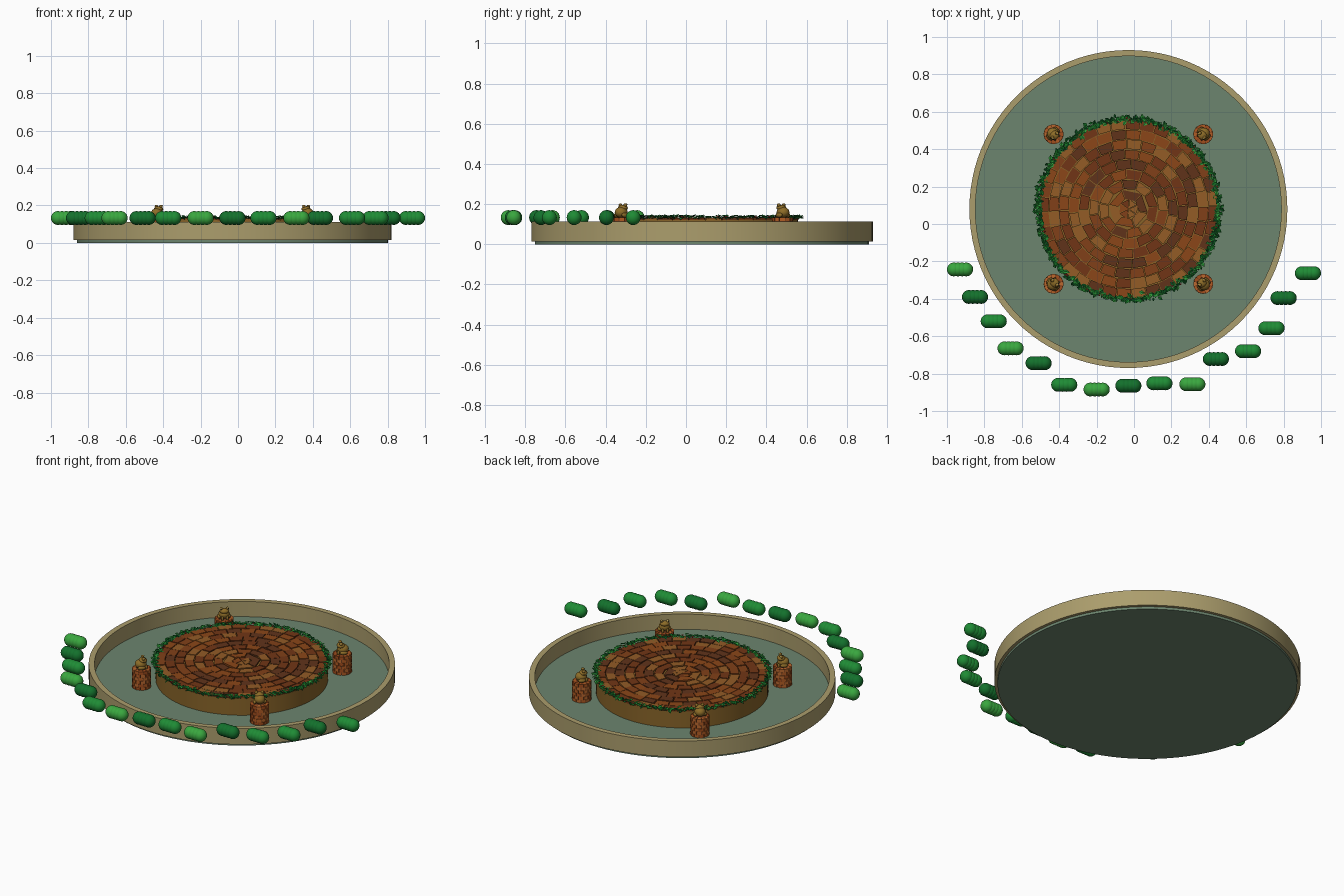
import bpy, bmesh, random
from math import sin, cos, pi, atan2
from mathutils import Matrix, Vector

if "Cube" in bpy.data.objects:
    bpy.data.objects.remove(bpy.data.objects["Cube"])

random.seed(4)
CX, CY = -0.03, 0.08


def mat(name, r, g, b):
    m = bpy.data.materials.new(name)
    m.diffuse_color = tuple((c / 255) ** 2.2 for c in (r, g, b)) + (1,)
    m.use_nodes = True
    m.node_tree.nodes["Principled BSDF"].inputs["Base Color"].default_value = m.diffuse_color
    return m


STONE = mat("sandstone", 170, 156, 108)
WATER = mat("water", 108, 132, 110)
EARTH = mat("platform", 135, 100, 45)
BRICKS = [mat("brick_%d" % i, *c) for i, c in enumerate(
    [(128, 66, 30), (112, 56, 28), (146, 92, 42), (96, 54, 32), (138, 72, 30)])]
CLAY = [mat("clay_%d" % i, *c) for i, c in enumerate([(176, 92, 40), (160, 78, 34), (186, 104, 50)])]
MORTAR = mat("mortar", 110, 62, 36)
LEAF = [mat("leaf_%d" % i, *c) for i, c in enumerate([(30, 120, 45), (50, 150, 60), (22, 90, 40)])]
FLOWER = mat("flower", 190, 50, 45)
GREENS = [mat("hedge_light", 60, 165, 65), mat("hedge_dark", 26, 112, 48), mat("hedge_mid", 36, 138, 56)]
FROG = [mat("frog_skin", 140, 108, 44), mat("frog_eye", 225, 200, 120), mat("pupil", 25, 20, 15)]


def finish(name, bm, mats, loc=(0, 0, 0), rot=0, smooth=False):
    bmesh.ops.recalc_face_normals(bm, faces=bm.faces)
    me = bpy.data.meshes.new(name)
    bm.to_mesh(me)
    bm.free()
    for m in mats:
        me.materials.append(m)
    ob = bpy.data.objects.new(name, me)
    bpy.context.collection.objects.link(ob)
    ob.location = loc
    ob.rotation_euler.z = rot
    if smooth:
        bpy.ops.object.select_all(action='DESELECT')
        ob.select_set(True)
        bpy.context.view_layer.objects.active = ob
        bpy.ops.object.shade_smooth_by_angle()
    return ob


def lathe(name, profile, m, loc, n=96, closed=False):
    bm = bmesh.new()
    rings = [[bm.verts.new((r * cos(2 * pi * i / n), r * sin(2 * pi * i / n), z)) for i in range(n)]
             for r, z in profile]
    pairs = list(zip(rings, rings[1:])) + ([(rings[-1], rings[0])] if closed else [])
    for a, b in pairs:
        for i in range(n):
            bm.faces.new((a[i], a[(i + 1) % n], b[(i + 1) % n], b[i]))
    if not closed:
        bm.faces.new(rings[0])
        bm.faces.new(rings[-1])
    return finish(name, bm, [m], loc, smooth=True)


def wedge(bm, r0, r1, a0, a1, z0, z1, mi):
    # curved-course brick between two radii and two angles
    v = [bm.verts.new((r * cos(a), r * sin(a), z))
         for z in (z0, z1) for r, a in ((r0, a0), (r1, a0), (r1, a1), (r0, a1))]
    for f in ((0, 1, 2, 3), (4, 5, 6, 7), (0, 1, 5, 4), (1, 2, 6, 5), (2, 3, 7, 6), (3, 0, 4, 7)):
        bm.faces.new([v[i] for i in f]).material_index = mi


def ball(bm, pos, size, mi=0, seg=16):
    M = Matrix.Translation(pos) @ Matrix.Diagonal((*size, 1))
    r = bmesh.ops.create_uvsphere(bm, u_segments=seg, v_segments=seg // 2 + 2, radius=1, matrix=M)
    for v in r['verts']:
        for f in v.link_faces:
            f.material_index = mi


# Basin
lathe("basin_wall", [(0.818, 0.015), (0.85, 0.015), (0.85, 0.113), (0.818, 0.113)], STONE, (CX, CY, 0), closed=True)
lathe("basin_water", [(0.832, 0), (0.832, 0.02)], WATER, (CX, CY, 0))
lathe("platform", [(0.478, 0.018), (0.478, 0.122)], EARTH, (CX, CY, 0))

# Paving bricks in concentric rings
bm = bmesh.new()
rings, R = 9, 0.478
for k in range(rings):
    r0, r1 = R * k / rings, R * (k + 1) / rings
    n = max(6, round(pi * (r0 + r1) / 0.078))
    off = random.random() * 2 * pi
    for i in range(n):
        a = off + 2 * pi * i / n
        g = 0.002 / max(r1, 0.03)
        wedge(bm, r0 + 0.003, r1 - 0.001 + random.uniform(-.001, .003), a + g, a + 2 * pi / n - g, 0.12,
              0.131 + random.uniform(-.002, .002), random.randrange(5))
finish("paving_bricks", bm, BRICKS, (CX, CY, 0))

# Ivy border of small leaves and red flowers
bm = bmesh.new()
for i in range(750):
    a = 2 * pi * (i + random.random()) / 750
    r = random.gauss(0.481, 0.009)
    s = random.uniform(0.011, 0.019)
    M = (Matrix.Translation((r * cos(a), r * sin(a), random.uniform(0.128, 0.142)))
         @ Matrix.Rotation(random.uniform(0, 2 * pi), 4, 'Z') @ Matrix.Rotation(random.uniform(-.5, .5), 4, 'X'))
    pts = ((0, -1, 0), (.6, 0, .2), (0, 1, 0), (-.6, 0, .2))
    v = [bm.verts.new(M @ (Vector(p) * s)) for p in pts]
    mi = random.randrange(3)
    for f in ((0, 1, 2), (0, 2, 3)):
        bm.faces.new([v[j] for j in f]).material_index = mi
for i in range(40):
    a = random.uniform(0, 2 * pi)
    r = random.uniform(0.464, 0.49)
    ball(bm, (r * cos(a), r * sin(a), 0.138), (0.005, 0.005, 0.004), 3, 6)
finish("ivy_border", bm, LEAF + [FLOWER], (CX, CY, 0))

# Brick pedestals, each with a frog facing the centre
for sx in (-1, 1):
    for sy in (-1, 1):
        loc = (CX + 0.4 * sx, CY + 0.4 * sy, 0)
        lathe("pedestal_core", [(0.05, 0.018), (0.05, 0.131)], MORTAR, loc, 32)
        bm = bmesh.new()
        rows, n = 6, 12
        h = 0.115 / rows
        for k in range(rows):
            for i in range(n):
                a = 2 * pi * (i + k % 2 / 2) / n
                wedge(bm, 0.03, 0.0535, a + .04, a + 2 * pi / n - .04,
                      0.019 + h * k, 0.018 + h * (k + 1), random.randrange(3))
        finish("pedestal_bricks", bm, CLAY, loc)

        bm = bmesh.new()
        ball(bm, (-.004, 0, .159), (.033, .031, .027))
        ball(bm, (.008, 0, .181), (.023, .027, .015))
        for s in (-1, 1):
            ball(bm, (.008, s * .017, .195), (.009, .009, .009))
            ball(bm, (.013, s * .018, .197), (.006, .006, .006), 1, 12)
            ball(bm, (.0175, s * .0185, .198), (.0028, .003, .003), 2, 8)
            ball(bm, (-.004, s * .027, .145), (.022, .011, .012))
            ball(bm, (.024, s * .014, .142), (.008, .007, .014))
        finish("frog", bm, FROG, loc, atan2(-sy, -sx), True)

# Hedge arc: x, y, shade
hedges = [(-.93, -.243, 0), (-.85, -.39, 1), (-.75, -.52, 2), (-.66, -.665, 0), (-.51, -.744, 1),
          (-.373, -.86, 2), (-.2, -.885, 0), (-.03, -.865, 1), (.136, -.852, 2), (.312, -.857, 0),
          (.438, -.722, 1), (.61, -.68, 2), (.735, -.557, 2), (.80, -.396, 1), (.93, -.263, 2)]
for x, y, c in hedges:
    bm = bmesh.new()
    for o in (-.033, -.011, .011, .033):
        ball(bm, (o, 0, 0), (.037, .037, .037), 0, 20)
    finish("hedge", bm, [GREENS[c]], (x, y, 0.133), 0, True)
